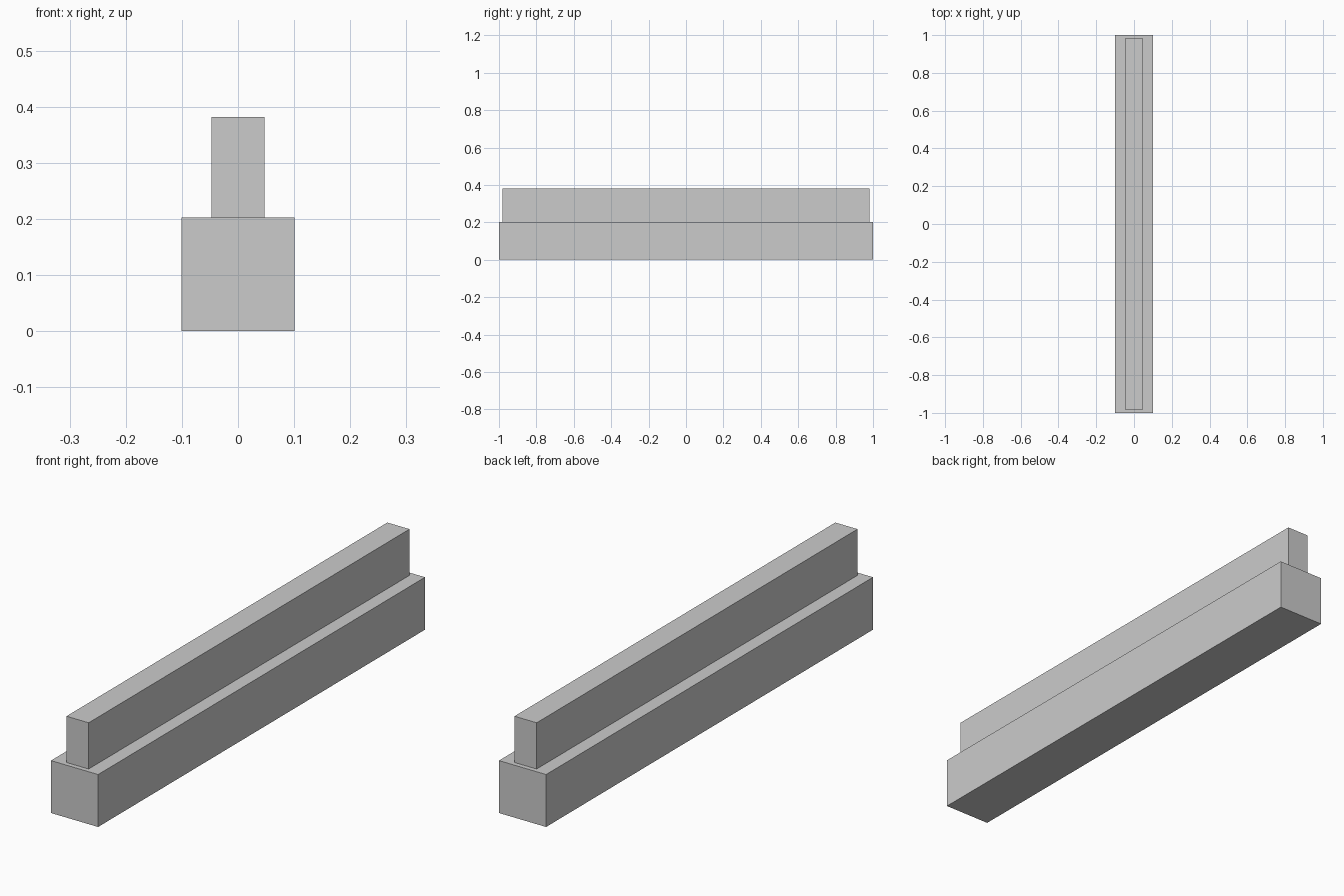
import bpy

if "Cube" in bpy.data.objects:
    bpy.data.objects.remove(bpy.data.objects["Cube"])


def box(name, width, length, z0, z1):
    """Axis-aligned box centred on x and y, spanning z0 to z1."""
    bpy.ops.mesh.primitive_cube_add(size=1, location=(0, 0, (z0 + z1) / 2))
    obj = bpy.context.object
    obj.name = name
    obj.scale = (width, length, z1 - z0)
    bpy.ops.object.transform_apply(location=False, rotation=False, scale=True)
    return obj


BASE_TOP = 0.203

# Wide lower beam
box("base_beam", 0.202, 2.0, 0.0, BASE_TOP)

# Narrower, slightly shorter rail resting on the beam
box("upper_rail", 0.095, 1.963, BASE_TOP, 0.382)
